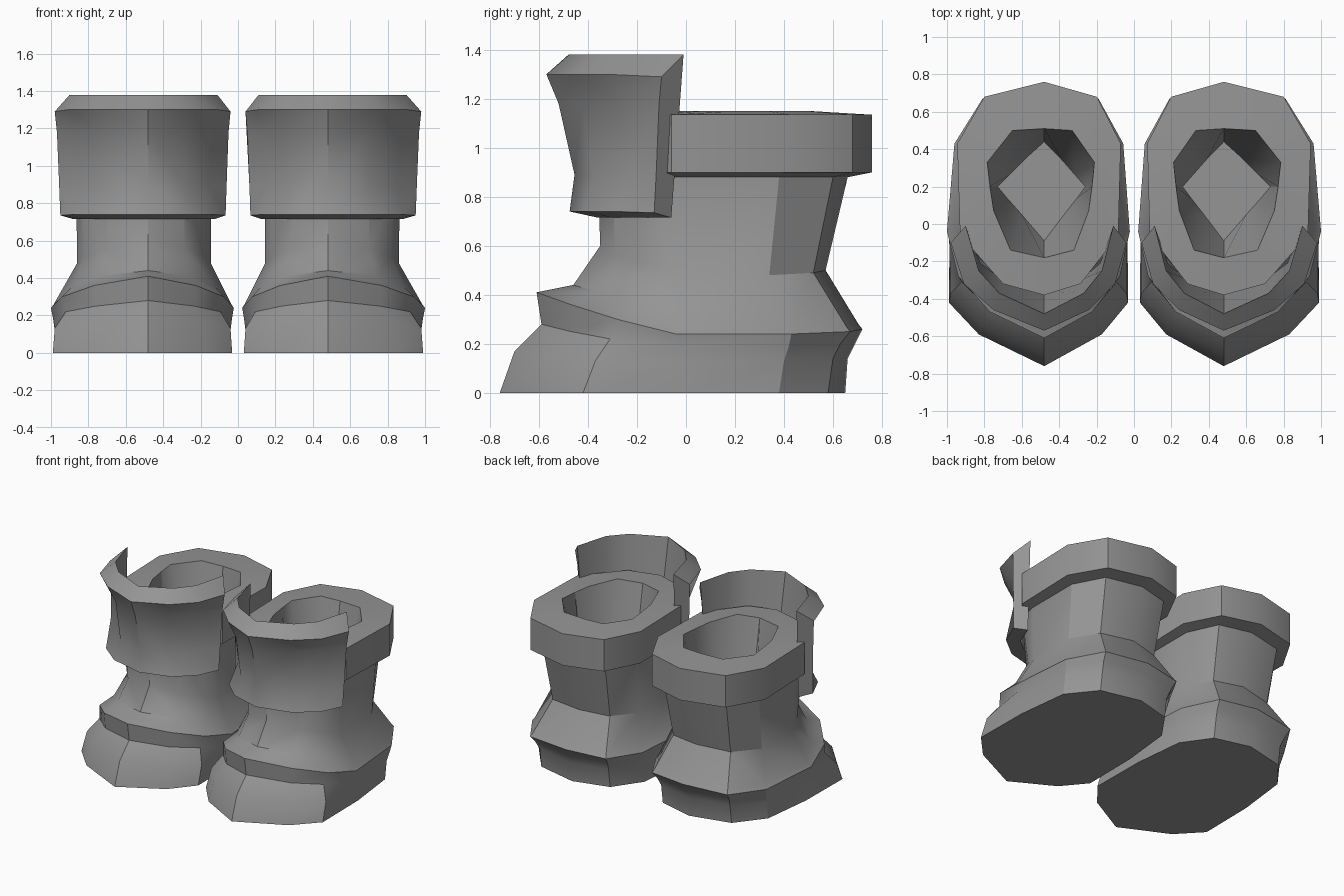
import bpy, bmesh, math

INNER = 0.88      # the side facing the other boot is slightly narrower
CENTRE = 0.48

mat = bpy.data.materials.new("plain grey")
mat.diffuse_color = (0.3, 0.3, 0.3, 1)

# half outlines (x, y, z) from front middle round to back middle
FOOT = [
    [(0, -.76, 0), (.35, -.59, 0), (.51, -.42, 0), (.505, 0, 0),
     (.46, .38, 0), (.30, .58, 0), (0, .65, 0)],
    [(0, -.70, .17), (.34, -.54, .15), (.50, -.37, .13), (.50, -.02, .12),
     (.46, .40, .13), (.30, .60, .14), (0, .66, .14)],
    [(0, -.59, .28), (.28, -.47, .25), (.44, -.31, .22), (.51, -.03, .19),
     (.47, .42, .19), (.315, .63, .20), (0, .69, .20)],
    [(0, -.61, .41), (.29, -.47, .36), (.46, -.28, .30), (.52, -.04, .24),
     (.48, .43, .24), (.33, .67, .25), (0, .72, .26)],
    [(0, -.46, .44), (.26, -.35, .41), (.41, -.18, .35), (.505, -.035, .26),
     (.466, .42, .26), (.32, .655, .27), (0, .704, .28)],
    [(0, -.35, .60), (.22, -.29, .56), (.34, -.13, .51), (.38, -.02, .48),
     (.38, .34, .48), (.25, .52, .49), (0, .57, .50)],
]
# shaft top, collar underside, collar top, opening, inside floor: (z, half outline)
UPPER = [
    (.88, [(0, -.36), (.22, -.30), (.35, -.18), (.385, -.03), (.385, .38), (.27, .60), (0, .66)]),
    (.90, [(0, -.37), (.22, -.31), (.37, -.15), (.45, -.06), (.465, .43), (.32, .68), (0, .76)]),
    (1.135, [(0, -.38), (.22, -.32), (.37, -.15), (.45, -.06), (.465, .43), (.32, .68), (0, .76)]),
    (1.15, [(0, -.18), (.18, -.14), (.27, .07), (.29, .20), (.305, .33), (.17, .50), (0, .51)]),
    (.62, [(0, -.09), (.12, .05), (.20, .14), (.25, .20), (.19, .26), (.10, .35), (0, .44)]),
]
# shin plate rows, from middle to side tip, going round its thickness
PLATE = [
    [(0, -.36, .715), (.22, -.30, .715), (.34, -.21, .715), (.40, -.06, .715)],
    [(0, -.475, .74), (.25, -.41, .74), (.40, -.29, .74), (.47, -.13, .735)],
    [(0, -.455, .89), (.22, -.38, .89), (.37, -.22, .89), (.476, -.122, .89)],
    [(0, -.52, 1.18), (.23, -.42, 1.18), (.385, -.22, 1.18), (.488, -.11, 1.18)],
    [(0, -.57, 1.30), (.27, -.46, 1.30), (.43, -.32, 1.30), (.50, -.10, 1.29)],
    [(0, -.48, 1.38), (.24, -.37, 1.38), (.35, -.25, 1.38), (.42, -.01, 1.38)],
]


def place(p, side, flip=1):
    x = p[0] if flip > 0 else -p[0] * INNER
    return (side * (CENTRE + x), p[1], p[2])


def finish(bm, name, angle):
    bmesh.ops.recalc_face_normals(bm, faces=bm.faces)
    me = bpy.data.meshes.new(name)
    bm.to_mesh(me)
    bm.free()
    ob = bpy.data.objects.new(name, me)
    bpy.context.collection.objects.link(ob)
    me.materials.append(mat)
    bpy.ops.object.select_all(action='DESELECT')
    ob.select_set(True)
    bpy.context.view_layer.objects.active = ob
    bpy.ops.object.shade_smooth_by_angle(angle=math.radians(angle))


def loft(name, rings, angle):
    """Skin closed rings of points and cap both ends."""
    bm = bmesh.new()
    vs = [[bm.verts.new(p) for p in r] for r in rings]
    n = len(vs[0])
    for a, b in zip(vs, vs[1:]):
        for i in range(n):
            j = (i + 1) % n
            bm.faces.new((a[i], a[j], b[j], b[i]))
    bm.faces.new(vs[0])
    bm.faces.new(vs[-1])
    finish(bm, name, angle)


for side, label in ((1, "right"), (-1, "left")):
    # boot: sole, toe, welt, shaft, collar and hollow in one skin
    halves = FOOT + [[(x, y, z) for x, y in pts] for z, pts in UPPER]
    rings = [[place(p, side) for p in h] +
             [place(p, side, -1) for p in h[-2:0:-1]] for h in halves]
    loft("boot_" + label, rings, 32)

    # shin plate: closed sections swept from inner tip to outer tip
    columns = [(3, -1), (2, -1), (1, -1), (0, 1), (1, 1), (2, 1), (3, 1)]
    sections = [[place(row[i], side, f) for row in PLATE] for i, f in columns]
    loft("shin_plate_" + label, sections, 35)
